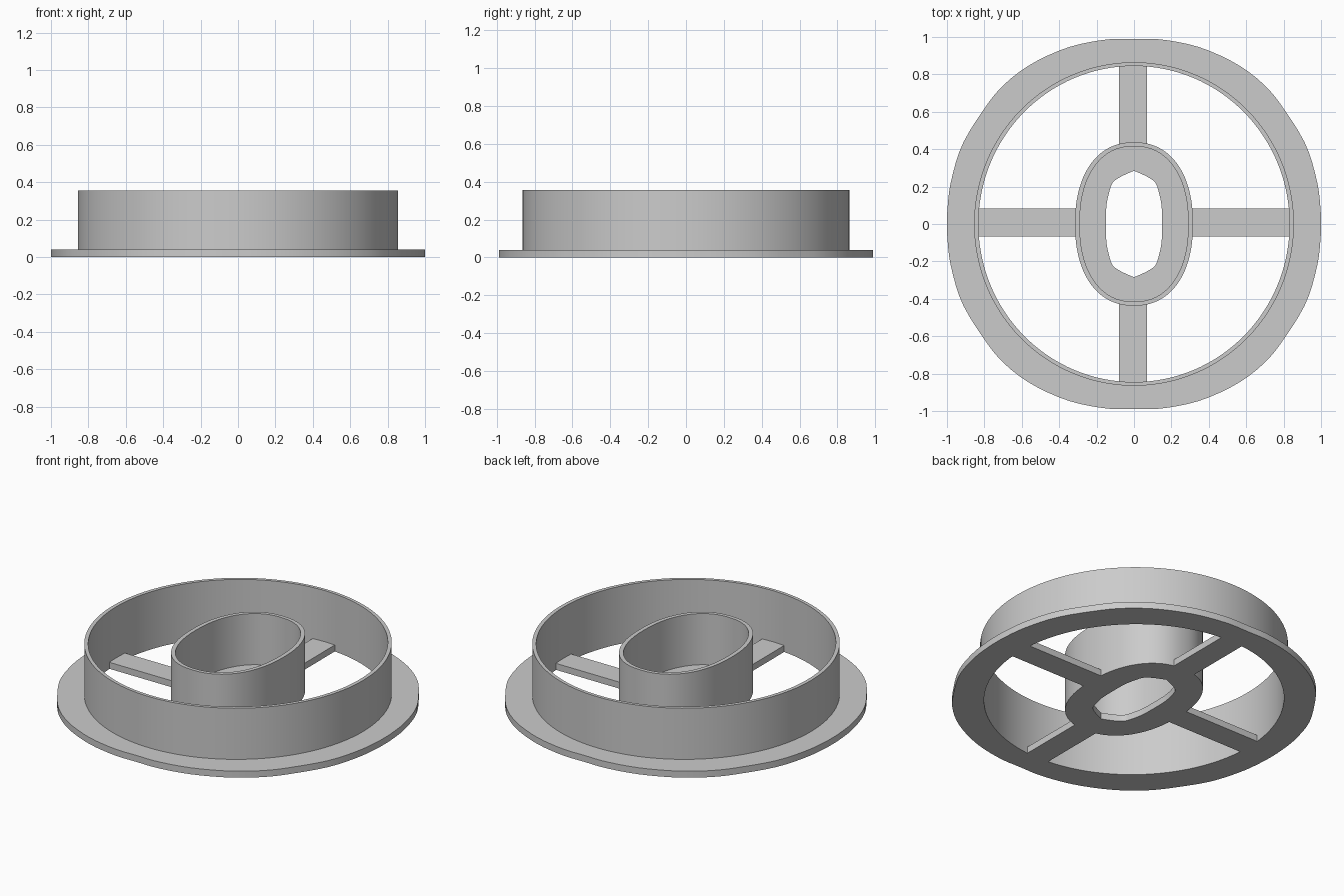
import bpy
import bmesh
from math import sin, cos, pi, copysign
from mathutils import Vector

cube = bpy.data.objects.get("Cube")
if cube:
    bpy.data.objects.remove(cube)

STEPS = 32        # samples per quarter turn
BASE = 0.04       # thickness of the flat parts
TOP = 0.355       # height of the cutting walls

grey = bpy.data.materials.new("plain grey")
grey.use_nodes = True
grey.diffuse_color = (0.6, 0.6, 0.6, 1)
grey.node_tree.nodes["Principled BSDF"].inputs["Base Color"].default_value = grey.diffuse_color


def oval(rx, ry, n=2.0):
    """Closed superellipse outline."""
    pts = []
    for i in range(4 * STEPS):
        c, s = cos(i * pi / 2 / STEPS), sin(i * pi / 2 / STEPS)
        pts.append((rx * copysign(abs(c) ** (2 / n), c), ry * copysign(abs(s) ** (2 / n), s)))
    return pts


def mirrored_outline(quarter):
    """Smooth curve through a quarter outline (+x to +y), mirrored to four quarters."""
    p = [Vector(q) for q in quarter]
    p = [2 * p[0] - p[1]] + p + [2 * p[-1] - p[-2]]
    spans = len(quarter) - 1
    curve = []
    for i in range(STEPS + 1):
        u = i * spans / STEPS
        k = min(int(u), spans - 1)
        t = u - k
        a, b, c, d = p[k:k + 4]
        curve.append(0.5 * (2 * b + (c - a) * t + (2 * a - 5 * b + 4 * c - d) * t ** 2
                            + (3 * b - a - 3 * c + d) * t ** 3))
    right = [(v.x, v.y) for v in curve]
    left = [(-x, y) for x, y in reversed(right)]
    half = right[:-1] + left[:-1]
    return half + [(-x, -y) for x, y in half]


def finish(name, bm):
    bmesh.ops.recalc_face_normals(bm, faces=bm.faces)
    mesh = bpy.data.meshes.new(name)
    bm.to_mesh(mesh)
    bm.free()
    mesh.materials.append(grey)
    obj = bpy.data.objects.new(name, mesh)
    bpy.context.collection.objects.link(obj)
    return obj


def ring(name, section):
    """Bridge (outline, height) loops into one closed ring."""
    bm = bmesh.new()
    loops = [[bm.verts.new((x, y, z)) for x, y in outline] for outline, z in section]
    count = 4 * STEPS
    for j, low in enumerate(loops):
        high = loops[(j + 1) % len(loops)]
        for i in range(count):
            k = (i + 1) % count
            bm.faces.new((low[i], low[k], high[k], high[i]))
    obj = finish(name, bm)
    bpy.ops.object.select_all(action='DESELECT')
    obj.select_set(True)
    bpy.context.view_layer.objects.active = obj
    bpy.ops.object.shade_smooth_by_angle(angle=pi / 6)


def spoke(name, x0, x1, y0, y1):
    bm = bmesh.new()
    bmesh.ops.create_cube(bm, size=1)
    for v in bm.verts:
        v.co = (x1 if v.co.x > 0 else x0, y1 if v.co.y > 0 else y0, BASE if v.co.z > 0 else 0)
    finish(name, bm)


# Outer wall with a wide flange
flange = mirrored_outline([(1, 0), (0.998, 0.07), (0.98, 0.22), (0.92, 0.42), (0.805, 0.61),
                           (0.7, 0.74), (0.55, 0.855), (0.35, 0.945), (0.15, 0.986), (0, 0.988)])
rim_out, rim_in = oval(0.855, 0.865), oval(0.832, 0.845)
ring("outer_wall_and_flange", [(flange, 0), (flange, BASE), (rim_out, BASE),
                               (rim_out, TOP), (rim_in, TOP), (rim_in, 0)])

# Inner wall with a floor around the central hole
hole = mirrored_outline([(0.15, 0), (0.147, 0.1), (0.13, 0.18), (0.112, 0.223),
                         (0.07, 0.253), (0, 0.285)])
hub_out, hub_in = oval(0.315, 0.437, 2.25), oval(0.29, 0.415, 2.25)
ring("inner_wall_and_floor", [(hub_out, 0), (hub_out, TOP), (hub_in, TOP),
                              (hub_in, BASE), (hole, BASE), (hole, 0)])

# Four flat spokes joining the walls
for side, label in ((1, "left"), (-1, "right")):
    spoke(label + "_spoke", *sorted((side * 0.305, side * 0.836)), -0.067, 0.083)
for side, label in ((1, "back"), (-1, "front")):
    spoke(label + "_spoke", -0.08, 0.07, *sorted((side * 0.428, side * 0.848)))
